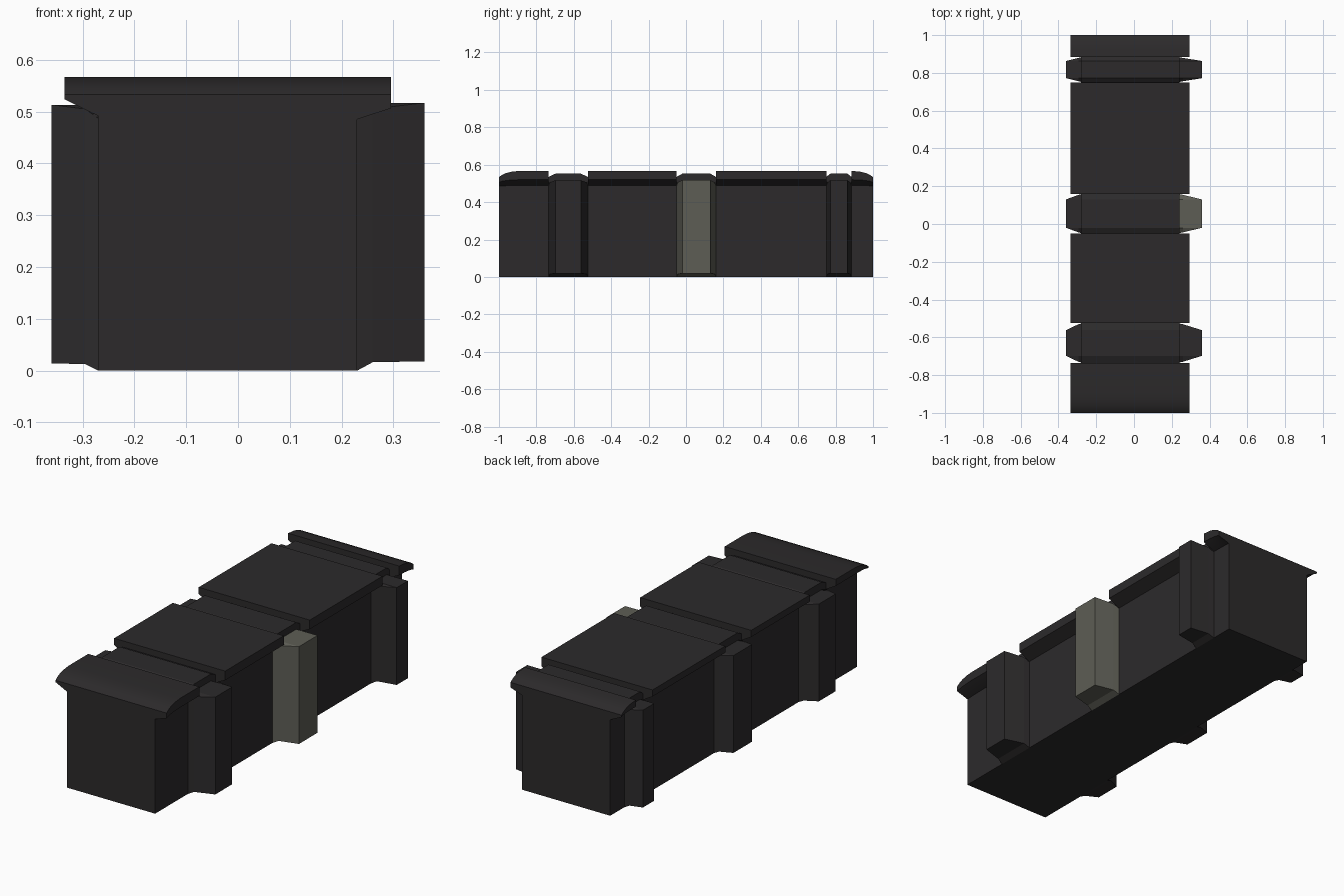
import bpy, bmesh

if "Cube" in bpy.data.objects:
    bpy.data.objects.remove(bpy.data.objects["Cube"])


def material(name, rgb):
    m = bpy.data.materials.new(name)
    m.diffuse_color = (*rgb, 1)
    m.use_nodes = True
    m.node_tree.nodes["Principled BSDF"].inputs["Base Color"].default_value = m.diffuse_color
    return m


DARK = material("dark_shell", (0.025, 0.023, 0.024))
GREY = material("grey_panel", (0.11, 0.11, 0.09))


def finish(name, bm, mat):
    bmesh.ops.recalc_face_normals(bm, faces=bm.faces)
    me = bpy.data.meshes.new(name)
    bm.to_mesh(me)
    bm.free()
    me.materials.append(mat)
    ob = bpy.data.objects.new(name, me)
    bpy.context.collection.objects.link(ob)
    return ob


def loft(name, rings, mat):
    """Join equal closed rings and cap both ends."""
    bm = bmesh.new()
    rows = [[bm.verts.new(p) for p in ring] for ring in rings]
    n = len(rows[0])
    for a, b in zip(rows, rows[1:]):
        for i in range(n):
            j = (i + 1) % n
            bm.faces.new((a[i], a[j], b[j], b[i]))
    bm.faces.new(rows[0])
    bm.faces.new(rows[-1])
    return finish(name, bm, mat)


def rect(x0, x1, y0, y1, z):
    return [(x0, y0, z), (x1, y0, z), (x1, y1, z), (x0, y1, z)]


# main box
loft("body", [rect(-0.27, 0.23, -1, 1, 0), rect(-0.27, 0.23, -1, 1, 0.5)], DARK)


# lid panels: overhanging section, drooping toward the two ends of the box
def lid_section(y, drop):
    top = 0.567 - drop
    left, right = min(0.533, top - 0.006) - drop * 0.1, 0.52 - drop * 0.4
    return [(-0.335, y, top), (0.295, y, top), (0.295, y, right),
            (0.20, y, 0.475), (-0.23, y, 0.472), (-0.335, y, left)]


droop = [(1.0, 0.034), (0.985, 0.022), (0.96, 0.011), (0.93, 0.004), (0.89, 0)]
front_end = [(-y, d) for y, d in droop] + [(-0.735, 0)]
back_end = droop[::-1]
back_end[0] = (0.885, 0.0)
panels = {
    "lid_front": front_end,
    "lid_middle_front": [(-0.525, 0), (-0.05, 0)],
    "lid_middle_back": [(0.16, 0), (0.75, 0)],
    "lid_back": back_end,
}
for name, stations in panels.items():
    ob = loft(name, [lid_section(y, d) for y, d in stations], DARK)
    if len(stations) > 2:
        bpy.ops.object.select_all(action='DESELECT')
        ob.select_set(True)
        bpy.context.view_layer.objects.active = ob
        bpy.ops.object.shade_smooth_by_angle()


# side ribs: wide against the body, tapering outward
def rib(name, xs, y0, y1, taper, low, high, mat):
    rings = []
    for x, t, zb, zt in zip(xs, (0, 0.006, taper), (0, low * 0.9, low), (0.487, 0.505, high)):
        a, b = y0 + t, y1 - t
        c, d = y0 + taper, y1 - taper
        rings.append([(x, a, zb), (x, b, zb), (x, b, zt), (x, d, high), (x, c, high), (x, a, zt)]
                     if t < taper else
                     [(x, a, zb), (x, b, zb), (x, b, zt), (x, b, zt), (x, a, zt), (x, a, zt)])
    ob = loft(name, rings, mat)
    bm = bmesh.new()
    bm.from_mesh(ob.data)
    bmesh.ops.remove_doubles(bm, verts=bm.verts, dist=1e-5)
    bm.to_mesh(ob.data)
    bm.free()


for label, y0, y1, taper in (("front", -0.735, -0.525, 0.037),
                             ("middle", -0.05, 0.16, 0.030),
                             ("back", 0.75, 0.885, 0.022)):
    rib(label + "_right_rib", (0.23, 0.26, 0.36), y0, y1, taper, 0.018, 0.517,
        GREY if label == "middle" else DARK)
    rib(label + "_left_rib", (-0.27, -0.295, -0.36), y0, y1, taper, 0.014, 0.513, DARK)
    # recessed band across the top, between the lid panels
    loft(label + "_top_band", [rect(-0.28, 0.24, y0, y1, 0.49),
                               rect(-0.28, 0.24, y0, y1, 0.535),
                               rect(-0.28, 0.24, y0 + taper, y1 - taper, 0.552)], DARK)
